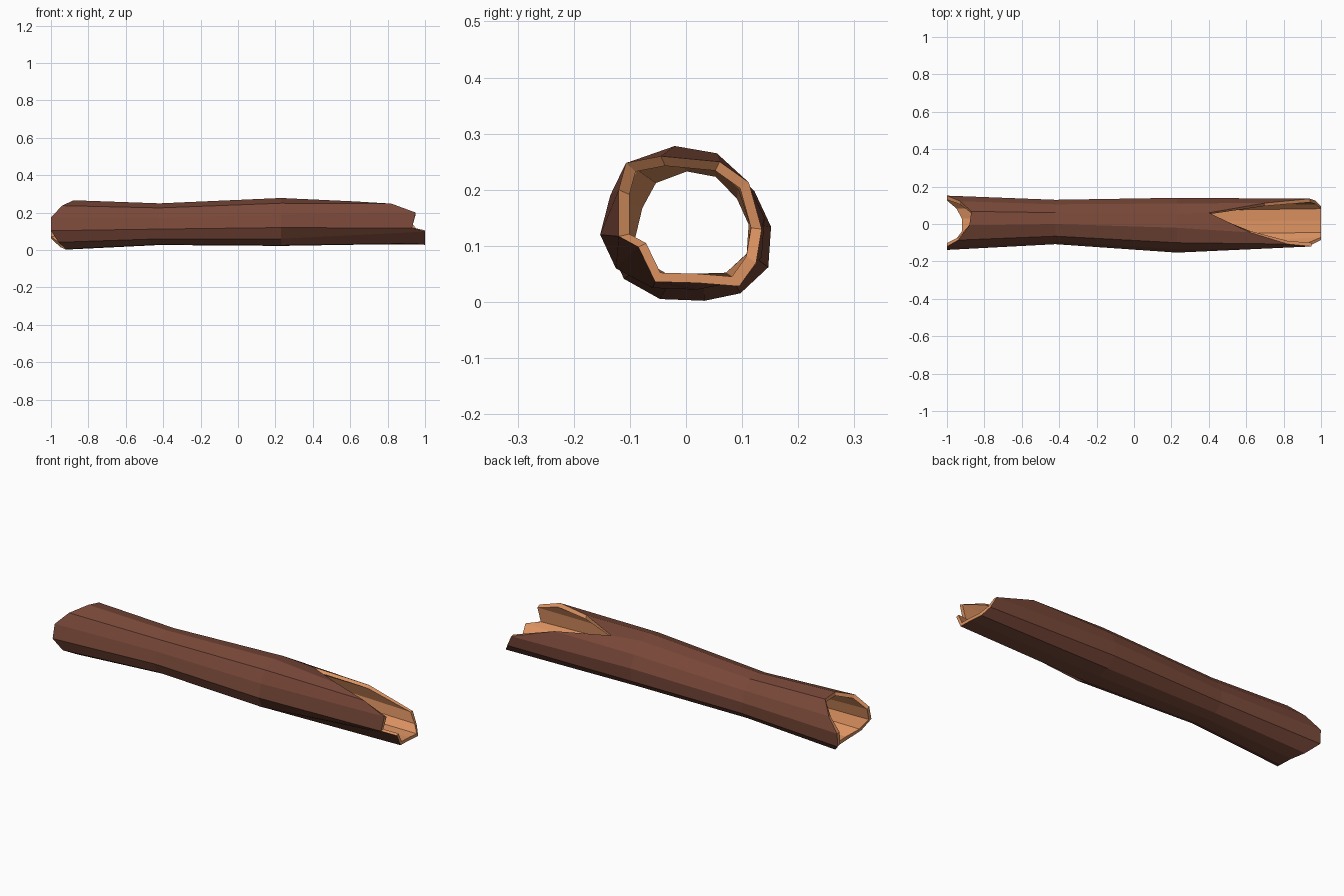
import bpy, bmesh
from mathutils import Vector

if "Cube" in bpy.data.objects:
    bpy.data.objects.remove(bpy.data.objects["Cube"])

# Bark cross-section (y, z) at the thick bulge, starting at the top towards +y
BULGE = [(-.02, .278), (.055, .265), (.11, .212), (.14, .15), (.135, .08), (.085, .035),
         (.02, .022), (-.06, .025), (-.125, .06), (-.153, .12), (-.135, .19), (-.10, .25)]
# Tapered section at the broken right end
TIP = [(-.045, .26), (.06, .25), (.112, .213), (.135, .13), (.125, .07), (.095, .028),
       (.02, .034), (-.055, .036), (-.085, .098), (-.12, .117), (-.12, .20), (-.107, .248)]
# Jagged break lines: x of each side at both ends
LEFT_X = [-.88, -.87, -.93, -1, -1, -.95, -.92, -.92, -.96, -1, -1, -.94]
RIGHT_X = [.62, .40, .70, .94, .97, 1, 1, 1, 1, .93, .95, .82]
N = len(BULGE)


def section(sy, sz, cy, cz):
    return [(cy + y * sy, cz + (z - .15) * sz) for y, z in BULGE]


def material(name, color):
    m = bpy.data.materials.new(name)
    m.diffuse_color = (*color, 1)
    m.use_nodes = True
    m.node_tree.nodes["Principled BSDF"].inputs["Base Color"].default_value = m.diffuse_color
    return m


stations = [(LEFT_X, section(.99, 1.03, .013, .134)),
            ([-.42] * N, section(.81, .87, .016, .138)),
            ([.23] * N, BULGE),
            (RIGHT_X, TIP)]

bm = bmesh.new()


def ring(xs, pts, shrink):
    cy = (min(p[0] for p in pts) + max(p[0] for p in pts)) / 2
    cz = (min(p[1] for p in pts) + max(p[1] for p in pts)) / 2
    return [bm.verts.new(Vector((x, cy + (y - cy) * shrink, cz + (z - cz) * shrink)))
            for x, (y, z) in zip(xs, pts)]


def bridge(a, b, mat):
    for i in range(N):
        j = (i + 1) % N
        bm.faces.new((a[i], a[j], b[j], b[i])).material_index = mat


# Outer bark, hollow inside wall, and end-grain rims
outer = [ring(x, p, 1) for x, p in stations]
inner = [ring(x, p, .85) for x, p in stations]
for k in range(3):
    bridge(outer[k], outer[k + 1], 0)
    bridge(inner[k], inner[k + 1], 1)
bridge(outer[0], inner[0], 1)
bridge(outer[-1], inner[-1], 1)
bmesh.ops.recalc_face_normals(bm, faces=bm.faces)

mesh = bpy.data.meshes.new("hollow_log")
bm.to_mesh(mesh)
bm.free()
mesh.materials.append(material("bark", (.19, .065, .04)))
mesh.materials.append(material("bare_wood", (.72, .29, .12)))
log = bpy.data.objects.new("hollow_log", mesh)
bpy.context.collection.objects.link(log)
